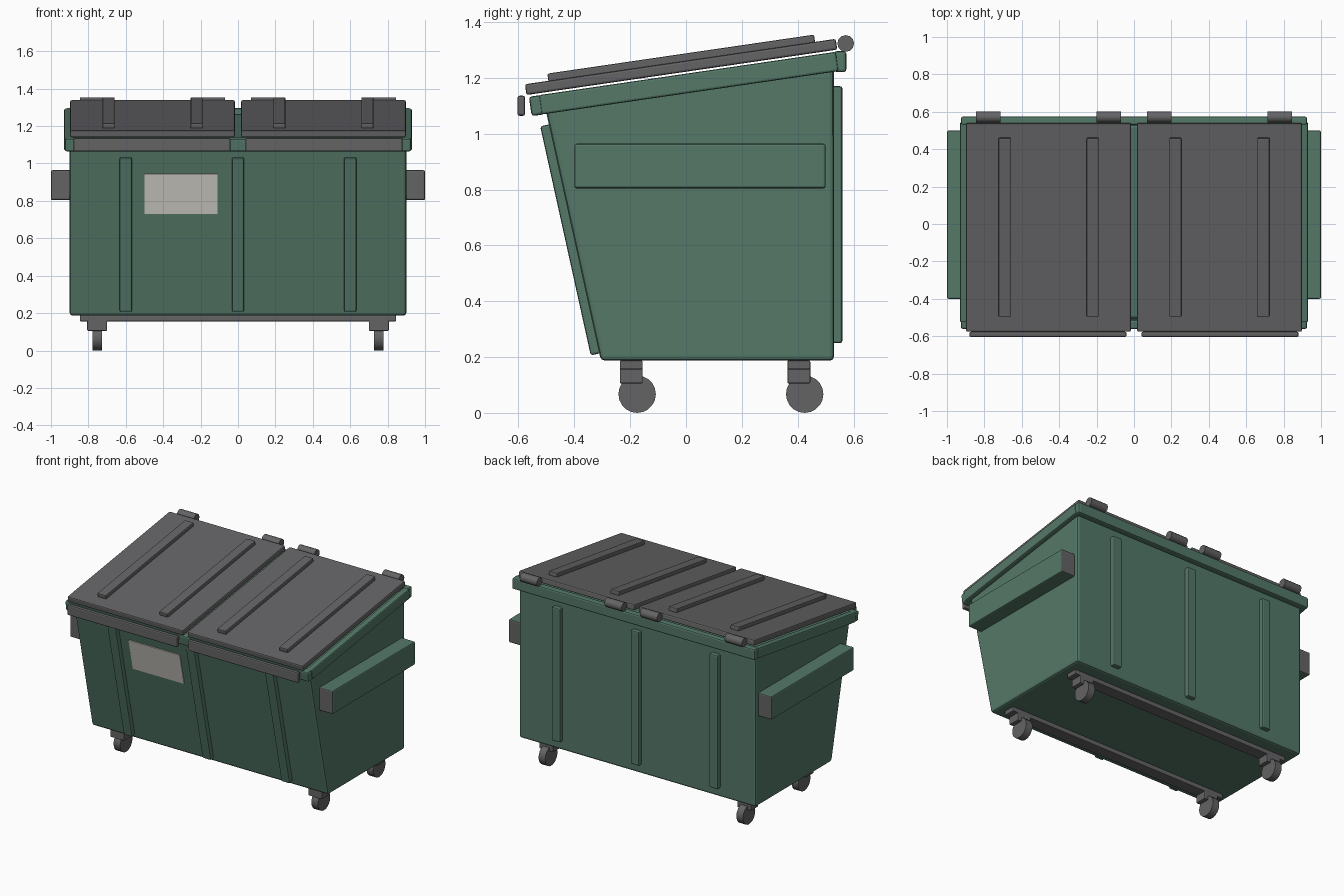
import bpy, bmesh, math
from mathutils import Matrix, Vector

if "Cube" in bpy.data.objects:
    bpy.data.objects.remove(bpy.data.objects["Cube"])


def material(name, rgb):
    m = bpy.data.materials.new(name)
    m.diffuse_color = (*rgb, 1)
    m.use_nodes = True
    m.node_tree.nodes["Principled BSDF"].inputs["Base Color"].default_value = m.diffuse_color
    return m


GREEN = material("green paint", (0.089, 0.188, 0.138))
GREY = material("dark grey plastic", (0.127, 0.125, 0.130))
LABEL = material("pale label", (0.60, 0.59, 0.54))

TILT = math.atan(0.146)      # slope of the lids and rim
LEAN = math.atan(0.2205)     # lean of the front wall


def finish(bm, name, mats, bevel=0.0):
    bmesh.ops.recalc_face_normals(bm, faces=bm.faces)
    me = bpy.data.meshes.new(name)
    bm.to_mesh(me)
    bm.free()
    ob = bpy.data.objects.new(name, me)
    bpy.context.collection.objects.link(ob)
    for m in mats:
        me.materials.append(m)
    if bevel:
        mod = ob.modifiers.new("bevel", 'BEVEL')
        mod.width, mod.segments = bevel, 2
    return ob


def box(name, center, size, mat, rot=0.0, bevel=0.008):
    bm = bmesh.new()
    bmesh.ops.create_cube(bm, size=1, matrix=Matrix.Diagonal((*size, 1)))
    ob = finish(bm, name, [mat], bevel)
    ob.location = center
    ob.rotation_euler.x = rot
    return ob


def cylinder(name, center, radius, length, sides, mat):
    bm = bmesh.new()
    bmesh.ops.create_cone(bm, cap_ends=True, segments=sides, radius1=radius,
                          radius2=radius, depth=length,
                          matrix=Matrix.Rotation(math.pi / 2, 4, 'Y'))
    ob = finish(bm, name, [mat])
    ob.location = center
    bpy.ops.object.select_all(action='DESELECT')
    ob.select_set(True)
    bpy.context.view_layer.objects.active = ob
    bpy.ops.object.shade_smooth_by_angle(angle=math.radians(35))
    return ob


def on_front(x, z, out):
    """Point on the leaning front wall, pushed outward."""
    y = -0.305 - (z - 0.19) * 0.2205
    return (x, y - out * math.cos(LEAN), z - out * math.sin(LEAN))


# Body: side profile extruded across x
bm = bmesh.new()
profile = [(-0.305, 0.187), (0.53, 0.187), (0.53, 1.265), (-0.508, 1.11)]
face = bm.faces.new([bm.verts.new((-0.9, y, z)) for y, z in profile])
ext = bmesh.ops.extrude_face_region(bm, geom=[face])
bmesh.ops.translate(bm, vec=(1.8, 0, 0),
                    verts=[g for g in ext["geom"] if isinstance(g, bmesh.types.BMVert)])
finish(bm, "body", [GREEN], 0.015)

# Rim around the sloping top
box("front_rim", (0, -0.533, 1.101), (1.85, 0.05, 0.07), GREEN, TILT, 0.01)
box("back_rim", (0, 0.552, 1.258), (1.85, 0.045, 0.075), GREEN, 0, 0.01)
for s in (-1, 1):
    box("side_rim", (s * 0.909, 0.01, 1.181), (0.042, 1.075, 0.07), GREEN, TILT)

# Ribs on front and back walls
for x in (-0.6, 0, 0.6):
    box("front_rib", on_front(x, 0.623, 0.012), (0.065, 0.04, 0.84), GREEN, LEAN)
    box("back_rib", (x, 0.54, 0.71), (0.065, 0.04, 0.92), GREEN)

# Label plate on the front wall
box("label", on_front(-0.305, 0.838, 0.002), (0.39, 0.008, 0.22), LABEL, LEAN, 0)

for s in (-1, 1):
    # Fork pocket: green sleeve with grey ends
    pocket = box("fork_pocket", (s * 0.947, 0.05, 0.884), (0.106, 0.9, 0.16), GREEN)
    pocket.data.materials.append(GREY)
    for p in pocket.data.polygons:
        p.material_index = int(abs(p.normal.y) > 0.9)

    # Lid with ridges, front lip and hinges
    box("lid", (s * 0.457, -0.0175, 1.239), (0.88, 1.125, 0.039), GREY, TILT)
    box("lid_lip", (s * 0.46, -0.590, 1.100), (0.84, 0.028, 0.072), GREY)
    for x in (0.221, 0.692):
        box("lid_ridge", (s * x, -0.017, 1.270), (0.065, 0.965, 0.03), GREY, TILT, 0.006)
    for x in (0.135, 0.78):
        cylinder("hinge", (s * x, 0.572, 1.323), 0.03, 0.13, 12, GREY)

# Skid bars and casters
for y in (-0.196, 0.404):
    box("skid_bar", (0, y, 0.172), (1.69, 0.082, 0.032), GREY, 0, 0.005)
    for s in (-1, 1):
        box("caster_fork", (s * 0.753, y, 0.135), (0.106, 0.082, 0.06), GREY, 0, 0.005)
        cylinder("caster_wheel", (s * 0.753, y + 0.021, 0.067), 0.067, 0.05, 20, GREY)
